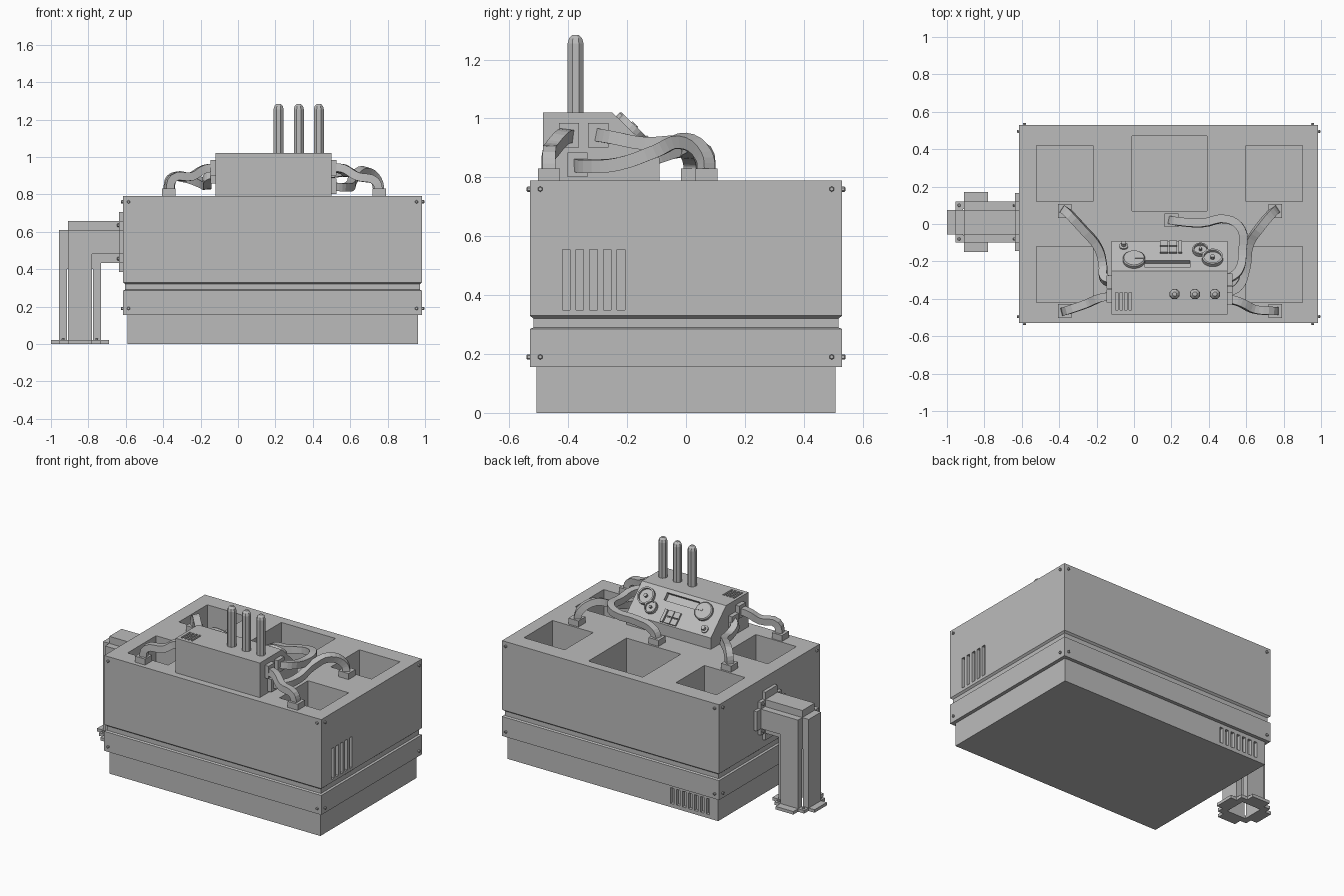
import bpy, bmesh, math
from mathutils import Vector, Matrix

if "Cube" in bpy.data.objects:
    bpy.data.objects.remove(bpy.data.objects["Cube"])

grey = bpy.data.materials.new("plain grey")
grey.use_nodes = True
COLOR = (0.5, 0.5, 0.5, 1)
grey.diffuse_color = COLOR
grey.node_tree.nodes["Principled BSDF"].inputs["Base Color"].default_value = COLOR


def finish(name, bm):
    bmesh.ops.recalc_face_normals(bm, faces=bm.faces)
    me = bpy.data.meshes.new(name)
    bm.to_mesh(me)
    bm.free()
    me.materials.append(grey)
    ob = bpy.data.objects.new(name, me)
    bpy.context.collection.objects.link(ob)
    return ob


def boxes(name, spans):
    """Each span is (x0, x1, y0, y1, z0, z1)."""
    bm = bmesh.new()
    for x0, x1, y0, y1, z0, z1 in spans:
        m = Matrix.Translation(((x0 + x1) / 2, (y0 + y1) / 2, (z0 + z1) / 2))
        bmesh.ops.create_cube(bm, size=1, matrix=m @ Matrix.Diagonal((x1 - x0, y1 - y0, z1 - z0, 1)))
    return finish(name, bm)


def loft(bm, rings):
    """Skin closed rings of points and cap both ends."""
    rows = [[bm.verts.new(p) for p in ring] for ring in rings]
    n = len(rows[0])
    for a, b in zip(rows, rows[1:]):
        for i in range(n):
            bm.faces.new((a[i], a[(i + 1) % n], b[(i + 1) % n], b[i]))
    bm.faces.new(rows[0])
    bm.faces.new(rows[-1])


def turned(bm, base, axis, profile, sides):
    """Lathe a (radius, height) profile round an axis."""
    rot = Vector(axis).to_track_quat('Z', 'Y').to_matrix()
    loft(bm, [[Vector(base) + rot @ Vector((r * math.cos(math.tau * (i + .5) / sides),
                                           r * math.sin(math.tau * (i + .5) / sides), h))
               for i in range(sides)] for r, h in profile])


def cut(target, cutter):
    cutter.hide_render = True
    mod = target.modifiers.new("cut", 'BOOLEAN')
    mod.object = cutter
    mod.operation = 'DIFFERENCE'
    mod.solver = 'EXACT'
    bpy.context.view_layer.objects.active = target
    bpy.ops.object.modifier_apply(modifier=mod.name)
    bpy.data.objects.remove(cutter)


# Main housing with recessed plinth and a chamfered groove
X0, X1, Y, TOP = -.615, .985, .53, .79
bm = bmesh.new()
loft(bm, [[(X0 + i, -Y + i, z), (X1 - i, -Y + i, z), (X1 - i, Y - i, z), (X0 + i, Y - i, z)]
          for z, i in ((0, .023), (.155, .023), (.155, 0), (.285, 0), (.29, .012),
                       (.32, .012), (.33, 0), (TOP, 0))])
housing = finish("housing", bm)

# Top pockets, side vent slots and rear plinth vent slots
cuts = [(-.01, .39, .07, .47, .42, .9)]
for x in (-.52, .6):
    for y in (-.42, .12):
        cuts.append((x, x + .3, y, y + .3, .42, .9))
for i in range(5):
    y = -.42 + i * .0465
    cuts.append((X1 - .02, X1 + .05, y, y + .026, .35, .555))
for i in range(7):
    x = -.53 + i * .044
    cuts.append((x, x + .024, Y - .045, Y + .05, .025, .13))
cut(housing, boxes("vent_cutter", cuts))

# Corner bolts on all four sides
bm = bmesh.new()
bolt = [(.009, -.002), (.009, .008), (.006, .011)]
for z in (.19, .76):
    for s in (-1, 1):
        for x in (X0 + .03, X1 - .03):
            turned(bm, (x, s * Y, z), (0, s, 0), bolt, 6)
        for y in (-.495, .495):
            turned(bm, (X1 if s > 0 else X0, y, z), (s, 0, 0), bolt, 6)
finish("corner_bolts", bm)

# Control box: side profile pulled along x
BX0, BX1 = -.12, .5
profile = [(-.485, TOP - .01), (-.485, 1.02), (-.25, 1.02), (-.09, .865), (-.09, TOP - .01)]
bm = bmesh.new()
loft(bm, [[(x, y, z) for y, z in profile] for x in (BX0, BX1)])
console = finish("control_box", bm)
cut(console, boxes("grille_cutter", [(-.1 + i * .024, -.086 + i * .024, -.46, -.365, 1.0, 1.1)
                                     for i in range(4)]))

# Sloped panel frame, used by all the controls
slope = Vector((0, .16, -.155)).normalized()
normal = Vector((0, .155, .16)).normalized()


def on_panel(x, y):
    return Vector((x, y, 1.02 - (y + .25) * .155 / .16))


def panel_box(bm, x0, x1, y0, y1, low, high):
    a, b = on_panel(x0, y0), on_panel(x1, y1)
    frame = Matrix((Vector((1, 0, 0)), slope, normal)).transposed().to_4x4()
    size = Matrix.Diagonal((x1 - x0, (y1 - y0) / slope.y, high - low, 1))
    centre = (a + b) / 2 + normal * (low + high) / 2
    bmesh.ops.create_cube(bm, size=1, matrix=Matrix.Translation(centre) @ frame @ size)


bm = bmesh.new()
panel_box(bm, .06, .3, -.232, -.195, -.025, .03)
cut(console, finish("display_cutter", bm))

# Buttons
bm = bmesh.new()
for i in range(2):
    for j in range(2):
        x, y = .14 + i * .047, -.157 + j * .033
        panel_box(bm, x, x + .042, y, y + .028, -.005, .012)
panel_box(bm, .238, .257, -.157, -.096, -.005, .012)
finish("buttons", bm)

# Gauges with recessed faces and centre pins
bm = bmesh.new()
for x, y, r in ((.355, -.145, .042), (.42, -.188, .057)):
    p = on_panel(x, y)
    turned(bm, p, normal, [(r, -.005), (r, .022), (r * .82, .022), (r * .82, .008)], 20)
    turned(bm, p, normal, [(r * .2, .004), (r * .2, .026)], 8)
finish("gauges", bm)

# Dial with pointer, and a small knob
bm = bmesh.new()
turned(bm, on_panel(0, -.195), normal, [(.06, -.005), (.06, .016), (.054, .022)], 20)
panel_box(bm, .005, .05, -.2, -.192, .015, .026)
turned(bm, on_panel(-.055, -.12), normal, [(.024, -.005), (.024, .008), (.013, .01), (.013, .03)], 12)
finish("dial_and_knob", bm)

# Three rods on the control box
bm = bmesh.new()
for x in (.217, .325, .432):
    turned(bm, (x, -.375, 1.01), (0, 0, 1),
           [(.029, 0), (.029, .245), (.024, .262), (.012, .274)], 8)
finish("rods", bm)

# Cable sockets on the deck and on the box sides
deck = [(-.37, .07), (-.37, -.465), (.2, .02), (.755, .07), (.755, -.465)]
spans = [(x - .037, x + .037, y - .037, y + .037, TOP - .01, .83) for x, y in deck]
for y, z in ((-.398, .943), (-.298, .943), (-.368, .843)):
    spans.append((BX1 - .01, BX1 + .027, y - .034, y + .034, z - .042, z + .042))
for y, z in ((-.385, .943), (-.31, .9)):
    spans.append((BX0 - .027, BX0 + .01, y - .034, y + .034, z - .042, z + .042))
boxes("cable_sockets", spans)

# Square cables from deck sockets to box sockets
cables = {
    "rear_right_cable": [(-.37, .07, .81), (-.355, .06, .885), (-.28, -.02, .89), (-.19, -.13, .86),
                         (-.165, -.23, .85), (-.16, -.29, .885), (-.12, -.31, .9)],
    "front_right_cable": [(-.37, -.465, .81), (-.35, -.46, .885), (-.25, -.425, .895), (-.18, -.395, .935),
                          (-.12, -.385, .943)],
    "loop_cable": [(.2, .02, .81), (.225, .015, .86), (.36, .005, .89), (.5, .025, .91), (.575, -.03, .92),
                   (.58, -.14, .915), (.56, -.25, .935), (.5, -.298, .943)],
    "rear_left_cable": [(.755, .07, .81), (.74, .06, .875), (.68, -.01, .925), (.62, -.1, .89),
                        (.6, -.23, .845), (.56, -.335, .838), (.5, -.368, .843)],
    "front_left_cable": [(.755, -.465, .81), (.735, -.465, .87), (.64, -.455, .895), (.57, -.42, .935),
                         (.5, -.398, .943)],
}
for name, path in cables.items():
    cu = bpy.data.curves.new(name, 'CURVE')
    cu.dimensions = '3D'
    cu.resolution_u = 4
    cu.bevel_depth = .031
    cu.bevel_resolution = 0
    sp = cu.splines.new('BEZIER')
    sp.use_smooth = False
    sp.bezier_points.add(len(path) - 1)
    for p, co in zip(sp.bezier_points, path):
        p.co = co
        p.handle_left_type = p.handle_right_type = 'AUTO'
        p.tilt = math.pi / 4
    cu.materials.append(grey)
    bpy.context.collection.objects.link(bpy.data.objects.new(name, cu))

# Elbow duct with notched corners, hollow at its foot
PX, PY, PZ = -.845, .01, .545
spans = []
for bend, side in ((.065, .11), (.112, .065)):
    spans.append((PX - bend, PX + bend, PY - side, PY + side, .01, PZ + .065))
    spans.append((PX - .065, X0 + .005, PY - side, PY + side, PZ - bend, PZ + bend))
wide = ((.155, .065), (.11, .11), (.065, .16))
hole = (PX - .07, PX + .07, PY - .07, PY + .07, -.1, .4)
for i, span in enumerate(spans):
    part = boxes("duct_section_%d" % (i + 1), [span])
    if i % 2 == 0:
        cut(part, boxes("bore_cutter", [hole]))

# Stepped flanges at the foot and at the wall, with bolts
for i, (a, b) in enumerate(wide):
    foot = boxes("foot_flange_%d" % (i + 1), [(PX - a, PX + a, PY - b, PY + b, 0, .02)])
    cut(foot, boxes("bore_cutter", [hole]))
    boxes("wall_flange_%d" % (i + 1), [(X0 - .022, X0 + .005, PY - a, PY + a, PZ - b, PZ + b)])
bm = bmesh.new()
for s in (-1, 1):
    for t in (-1, 1):
        turned(bm, (PX + s * .09, PY + t * .09, .018), (0, 0, 1), bolt, 6)
        turned(bm, (X0 - .02, PY + s * .09, PZ + t * .09), (-1, 0, 0), bolt, 6)
finish("flange_bolts", bm)
